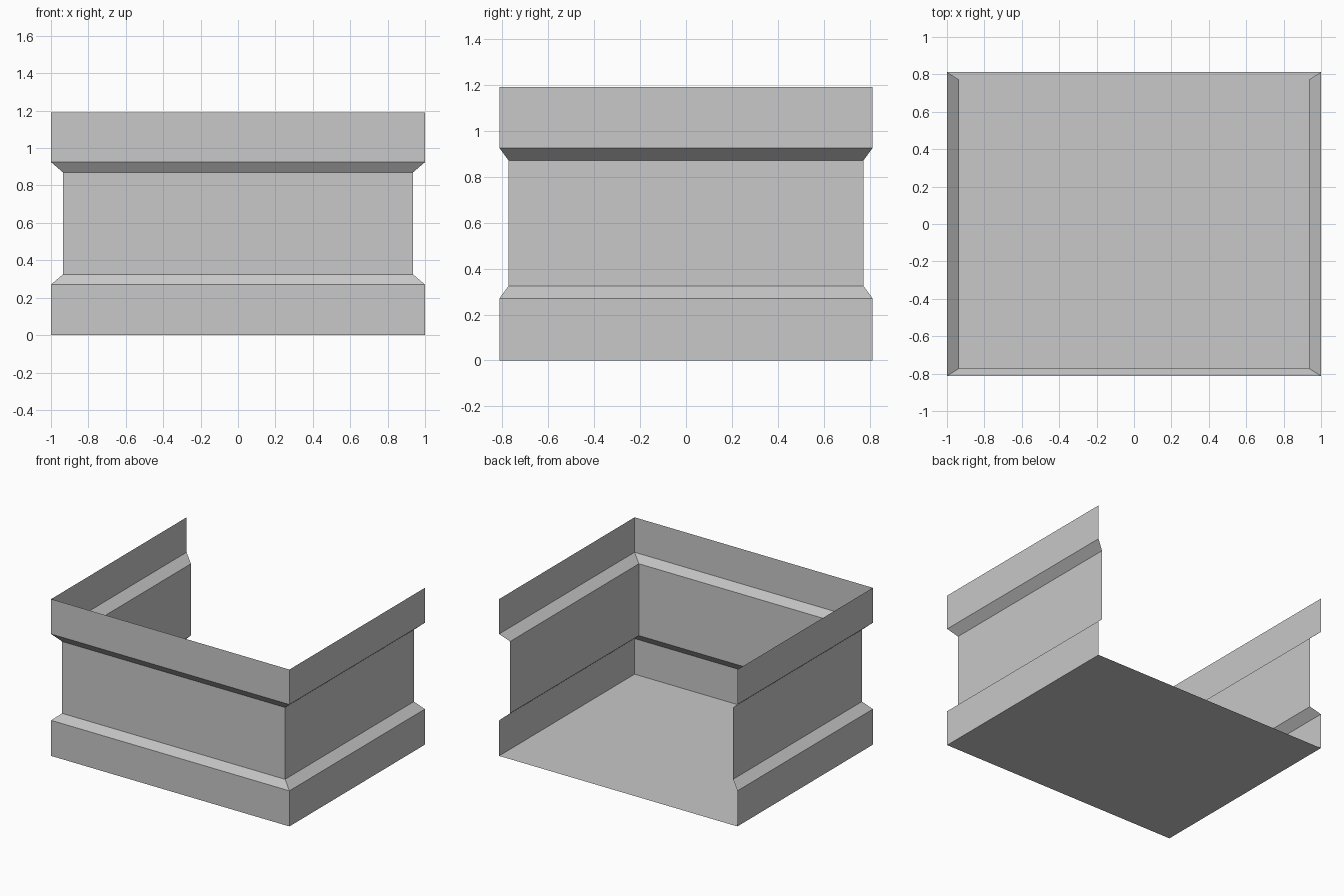
import bpy
import bmesh

cube = bpy.data.objects.get("Cube")
if cube:
    bpy.data.objects.remove(cube)

grey = bpy.data.materials.new("plain_grey")
grey.use_nodes = True
colour = (0.58, 0.58, 0.58, 1)
grey.diffuse_color = colour
grey.node_tree.nodes["Principled BSDF"].inputs["Base Color"].default_value = colour

OUTER = (1.0, 0.812)
INNER = (0.936, 0.772)
# Wall cross-section: (half extents, height)
PROFILE = [(OUTER, 0), (OUTER, 0.27), (INNER, 0.325),
           (INNER, 0.87), (OUTER, 0.925), (OUTER, 1.19)]


def add_object(name, bm):
    mesh = bpy.data.meshes.new(name)
    bm.to_mesh(mesh)
    bm.free()
    mesh.materials.append(grey)
    obj = bpy.data.objects.new(name, mesh)
    bpy.context.collection.objects.link(obj)
    return obj


def corners(bm, half, z):
    """Corners from back left round the front to back right."""
    x, y = half
    return [bm.verts.new((sx * x, sy * y, z))
            for sx, sy in ((-1, 1), (-1, -1), (1, -1), (1, 1))]


# Three-sided wall shell, mitred at the front corners and open at the back
bm = bmesh.new()
rings = [corners(bm, half, z) for half, z in PROFILE]
for low, high in zip(rings, rings[1:]):
    for i in range(3):
        bm.faces.new((low[i], low[i + 1], high[i + 1], high[i]))
add_object("wall_shell", bm)

# Floor sheet, facing down
bm = bmesh.new()
bm.faces.new(reversed(corners(bm, OUTER, 0)))
add_object("floor", bm)
